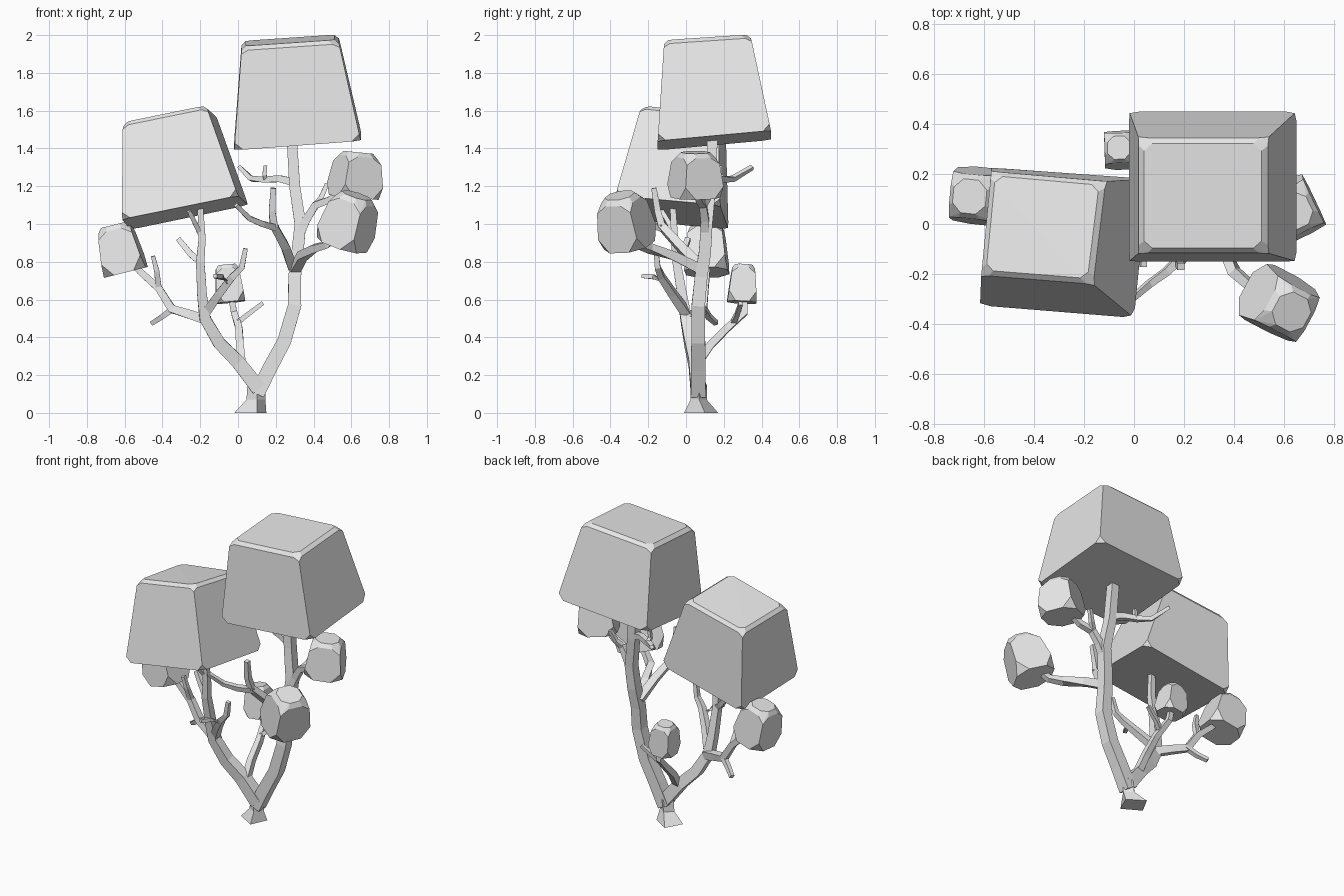
import bpy, bmesh
from mathutils import Vector, Matrix

cube = bpy.data.objects.get("Cube")
if cube:
    bpy.data.objects.remove(cube, do_unlink=True)

grey = bpy.data.materials.new("plain grey")
grey.use_nodes = True
GREY = (0.8, 0.8, 0.8, 1)
grey.diffuse_color = GREY
grey.node_tree.nodes["Principled BSDF"].inputs["Base Color"].default_value = GREY


def finish(name, bm):
    bmesh.ops.recalc_face_normals(bm, faces=bm.faces[:])
    mesh = bpy.data.meshes.new(name)
    bm.to_mesh(mesh)
    bm.free()
    mesh.materials.append(grey)
    obj = bpy.data.objects.new(name, mesh)
    bpy.context.collection.objects.link(obj)


def foliage(name, base, top, cut, lip):
    """Tapered block with clipped corners and a chamfered top rim."""
    base, top = [Vector(p) for p in base], [Vector(p) for p in top]
    middle = sum(top, Vector()) / 4
    bm = bmesh.new()
    for i in range(4):
        b, t = base[i], top[i]
        points = [b.lerp(t, cut), t.lerp(b, cut * 0.5 + lip)]
        for j in (i - 1, (i + 1) % 4):
            points.append(b.lerp(base[j], cut))
            edge = t.lerp(top[j], cut)
            points.append(edge + (b - t) * lip)
            points.append(edge.lerp(middle, lip * 2))
        for p in points:
            bm.verts.new(p)
    bmesh.ops.convex_hull(bm, input=bm.verts[:])
    bmesh.ops.dissolve_limit(bm, angle_limit=0.03, verts=bm.verts[:], edges=bm.edges[:])
    finish(name, bm)


def bud(name, centre, axis, half, height, yaw, taper=0.74):
    """Small foliage block set along an axis."""
    rot = Vector(axis).to_track_quat("Z", "Y").to_matrix() @ Matrix.Rotation(yaw, 3, "Z")
    square = ((-1, -1), (1, -1), (1, 1), (-1, 1))

    def ring(size, z):
        return [Vector(centre) + rot @ Vector((x * size, y * size, z)) for x, y in square]
    foliage(name, ring(half, -height / 2), ring(half * taper, height / 2), 0.27, 0.1)


def branch(name, path, r0, r1):
    """Four-sided tapering limb along a path."""
    pts = [Vector(p) for p in path]
    bm = bmesh.new()
    rings = []
    for i, p in enumerate(pts):
        tan = (pts[min(i + 1, len(pts) - 1)] - pts[max(i - 1, 0)]).normalized()
        ref = Vector((0, 1, 0)) if abs(tan.y) < 0.8 else Vector((1, 0, 0))
        u = tan.cross(ref).normalized()
        v = tan.cross(u)
        r = r0 + (r1 - r0) * i / (len(pts) - 1)
        rings.append([bm.verts.new(p + (u * a + v * b) * r)
                      for a, b in ((-1, -1), (1, -1), (1, 1), (-1, 1))])
    for low, high in zip(rings, rings[1:]):
        for k in range(4):
            n = (k + 1) % 4
            bm.faces.new((low[k], low[n], high[n], high[k]))
    bm.faces.new(rings[0])
    bm.faces.new(rings[-1])
    finish(name, bm)


# Flared root foot
bm = bmesh.new()
for ring in (((-.02, .06, 0), (.1, -.01, 0), (.15, .1, 0), (.04, .17, 0)),
             ((.045, .06, .07), (.1, .025, .07), (.145, .07, .07), (.09, .11, .07)),
             ((.05, .06, .15), (.1, .025, .17), (.15, .07, .17), (.1, .11, .15))):
    layer = [bm.verts.new(p) for p in ring]
    if ring[0][2] == 0:
        bm.faces.new(layer)
    else:
        for k in range(4):
            bm.faces.new((last[k], last[(k + 1) % 4], layer[(k + 1) % 4], layer[k]))
    last = layer
bm.faces.new(last)
finish("root_foot", bm)

# Main limbs
branch("right_trunk", [(.1, .065, .1), (.17, .065, .24), (.245, .065, .38), (.3, .065, .57),
                       (.3, .08, .72), (.315, .1, .85), (.33, .11, 1), (.3, .13, 1.2),
                       (.285, .14, 1.45)], .04, .027)
branch("left_trunk", [(.11, .065, .13), (0, .05, .27), (-.1, .025, .37), (-.175, 0, .5),
                      (-.19, -.02, .62), (-.2, -.05, .8), (-.19, -.06, .92),
                      (-.2, -.07, 1.1)], .04, .015)

# Secondary branches and twigs
branch("left_bud_branch", [(-.16, .01, .49), (-.25, .05, .52), (-.35, .09, .55), (-.42, .1, .66),
                           (-.52, .11, .75), (-.6, .11, .84)], .026, .015)
branch("left_low_twig", [(-.34, .09, .555), (-.4, .12, .51), (-.455, .16, .475)], .016, .012)
branch("left_high_twig", [(-.42, .1, .66), (-.43, .07, .75), (-.45, .06, .83)], .016, .011)
branch("left_crown_twig", [(-.2, -.06, .95), (-.225, -.09, 1), (-.26, -.13, 1.07)], .014, .011)
branch("left_side_twig", [(-.2, -.05, .8), (-.25, -.02, .84), (-.315, .01, .92)], .018, .014)
branch("front_branch", [(-.17, 0, .53), (-.1, -.07, .63), (-.03, -.13, .72), (.02, -.15, .77),
                        (.04, -.16, .87)], .024, .012)
branch("front_twig", [(-.05, -.11, .69), (-.09, -.17, .72), (-.12, -.23, .725)], .014, .011)
branch("back_bud_branch", [(.02, .06, .26), (.01, .13, .36), (.005, .22, .45), (-.02, .31, .53),
                           (-.04, .31, .63)], .022, .015)
branch("back_twig", [(0, .25, .48), (.05, .27, .52), (.13, .29, .58)], .014, .011)
branch("inner_branch", [(.29, .08, .77), (.25, -.03, .88), (.19, -.13, .99), (.18, -.15, 1.07),
                        (.187, -.17, 1.19)], .026, .014)
branch("inner_twig", [(.2, -.12, .98), (.13, -.19, 1), (.06, -.24, 1.03), (-.01, -.3, 1.1)],
       .018, .011)
branch("front_bud_branch", [(.3, .08, .76), (.34, -.06, .83), (.4, -.19, .87), (.47, -.25, .89),
                            (.56, -.3, .97)], .027, .015)
branch("right_bud_branch", [(.32, .1, .93), (.36, .1, 1.02), (.41, .09, 1.1), (.49, .07, 1.13),
                            (.58, .05, 1.2)], .024, .015)
branch("right_twig", [(.4, .09, 1.09), (.44, .12, 1.14), (.47, .14, 1.21)], .015, .011)
branch("upper_branch", [(.3, .13, 1.22), (.22, .16, 1.24), (.14, .2, 1.235), (.07, .25, 1.24),
                        (.01, .35, 1.3)], .02, .011)
branch("upper_twig", [(.15, .2, 1.23), (.14, .18, 1.26), (.145, .18, 1.31)], .012, .01)

# Large foliage blocks
foliage("right_crown",
        [(-.02, -.15, 1.39), (.65, -.15, 1.44), (.65, .45, 1.495), (-.02, .45, 1.445)],
        [(.02, -.115, 1.94), (.53, -.115, 1.975), (.53, .34, 2.005), (.02, .34, 1.97)], .07, .04)
foliage("left_crown",
        [(-.615, -.325, 1.025), (0, -.375, 1.15), (.055, .18, 1.1), (-.57, .225, .97)],
        [(-.61, -.2, 1.54), (-.17, -.235, 1.63), (-.12, .17, 1.585), (-.57, .21, 1.505)], .07, .04)

# Small foliage buds
bud("right_bud", (.625, .05, 1.26), (0.1, 0, 1), .12, .24, .45)
bud("front_bud", (.59, -.325, 1.02), (.3, -.2, 1), .125, .28, .1)
bud("left_bud", (-.625, .11, .87), (-.25, 0, 1), .115, .26, -.1)
bud("back_bud", (-.05, .3, .685), (-.1, .05, 1), .078, .2, .5)
